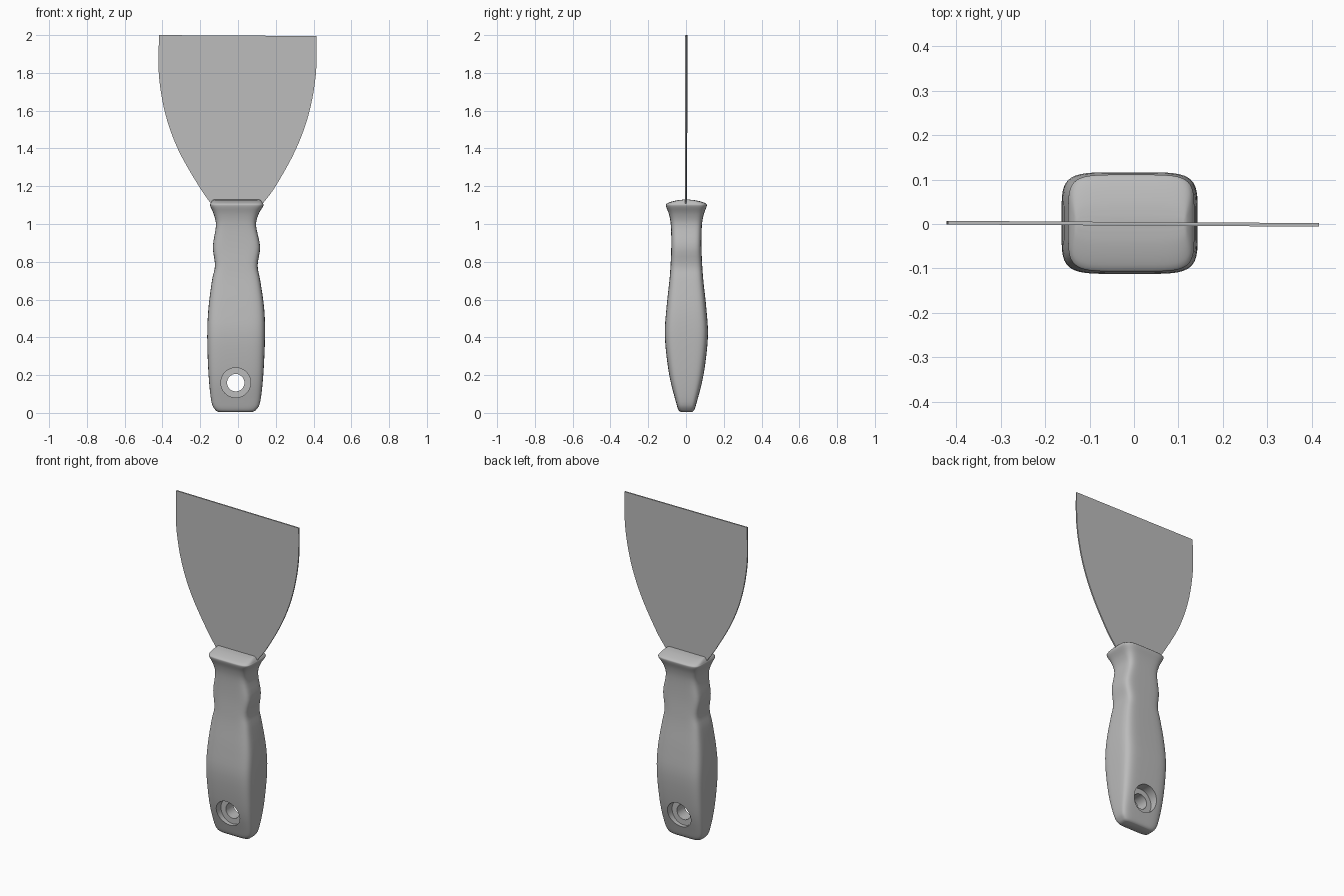
import bpy, bmesh, math
from mathutils import Matrix

if "Cube" in bpy.data.objects:
    bpy.data.objects.remove(bpy.data.objects["Cube"])

grey = bpy.data.materials.new("plain grey")
grey.use_nodes = True
grey.diffuse_color = (0.5, 0.5, 0.5, 1)
grey.node_tree.nodes["Principled BSDF"].inputs["Base Color"].default_value = (0.5, 0.5, 0.5, 1)


def make_object(name, bm):
    bmesh.ops.recalc_face_normals(bm, faces=bm.faces)
    mesh = bpy.data.meshes.new(name)
    bm.to_mesh(mesh)
    bm.free()
    mesh.materials.append(grey)
    obj = bpy.data.objects.new(name, mesh)
    bpy.context.collection.objects.link(obj)
    return obj


def smooth(values, i, t):
    """Catmull-Rom blend between values i and i + 1."""
    a, b, c, d = (values[min(max(k, 0), len(values) - 1)] for k in range(i - 1, i + 3))
    return b + 0.5 * t * (c - a + t * (2 * a - 5 * b + 4 * c - d + t * (3 * (b - c) + d - a)))


def resample(rows, steps):
    columns = list(zip(*rows))
    result = [tuple(smooth(c, i, s / steps) for c in columns)
              for i in range(len(rows) - 1) for s in range(steps)]
    return result + [rows[-1]]


# Handle: lofted rounded-rectangle sections (z, left edge, right edge, half depth)
sections = [
    (0.006, -0.105, 0.08, 0.032), (0.018, -0.122, 0.098, 0.043), (0.06, -0.141, 0.118, 0.056),
    (0.2, -0.156, 0.134, 0.091), (0.4, -0.163, 0.143, 0.114), (0.55, -0.157, 0.139, 0.106),
    (0.7, -0.138, 0.118, 0.09), (0.78, -0.122, 0.104, 0.084), (0.88, -0.133, 0.117, 0.08),
    (0.99, -0.117, 0.096, 0.082), (1.05, -0.128, 0.108, 0.092), (1.095, -0.147, 0.134, 0.108),
    (1.108, -0.146, 0.133, 0.104), (1.118, -0.141, 0.127, 0.08), (1.126, -0.134, 0.119, 0.045),
    (1.129, -0.128, 0.113, 0.015)]


def power(v):
    return math.copysign(abs(v) ** 0.38, v)


bm = bmesh.new()
rings = []
sides = 48
for z, left, right, depth in resample(sections, 4):
    ring = []
    for k in range(sides):
        a = math.tau * (k + 0.5) / sides
        x = (left + right) / 2 + (right - left) / 2 * power(math.cos(a))
        ring.append(bm.verts.new((x, 0.002 + depth * power(math.sin(a)), z)))
    rings.append(ring)
for low, high in zip(rings, rings[1:]):
    for k in range(sides):
        n = (k + 1) % sides
        bm.faces.new((low[k], low[n], high[n], high[k]))
bm.faces.new(rings[0])
bm.faces.new(rings[-1])
handle = make_object("handle", bm)


# Hanging hole: narrow bore with a wide recess on each face
def cut_cylinder(name, radius, y, length):
    bm = bmesh.new()
    bmesh.ops.create_cone(bm, cap_ends=True, segments=40, radius1=radius, radius2=radius,
                          depth=length,
                          matrix=Matrix.Translation((-0.012, y, 0.16)) @ Matrix.Rotation(math.pi / 2, 4, 'X'))
    cutter = make_object(name, bm)
    cutter.hide_render = True
    mod = handle.modifiers.new(name, 'BOOLEAN')
    mod.operation = 'DIFFERENCE'
    mod.solver = 'EXACT'
    mod.object = cutter
    return cutter


cutters = [cut_cylinder("hole_cutter", 0.046, 0, 0.5),
           cut_cylinder("front_recess_cutter", 0.079, -0.135, 0.2),
           cut_cylinder("back_recess_cutter", 0.079, 0.139, 0.2)]
bpy.context.view_layer.objects.active = handle
handle.select_set(True)
for mod in list(handle.modifiers):
    bpy.ops.object.modifier_apply(modifier=mod.name)
for cutter in cutters:
    bpy.data.objects.remove(cutter)
bpy.ops.object.shade_smooth_by_angle(angle=math.radians(40))

# Blade: thin flared sheet (z, left edge, right edge), turned very slightly
outline = [(1.08, -0.125, 0.115), (1.11, -0.145, 0.133), (1.2, -0.207, 0.199), (1.39, -0.315, 0.304),
           (1.58, -0.384, 0.374), (1.79, -0.419, 0.412), (2.0, -0.418, 0.416)]
edge = resample(outline, 5)
bm = bmesh.new()
border = [(l, z) for z, l, r in edge] + [(r, z - (0.005 if z == 2.0 else 0)) for z, l, r in reversed(edge)]
sheets = [[bm.verts.new((x, y - 0.006 * x, z)) for x, z in border] for y in (-0.0035, 0.0045)]
for sheet in sheets:
    bm.faces.new(sheet)
for k in range(len(border)):
    n = (k + 1) % len(border)
    bm.faces.new((sheets[0][k], sheets[0][n], sheets[1][n], sheets[1][k]))
blade = make_object("blade", bm)
